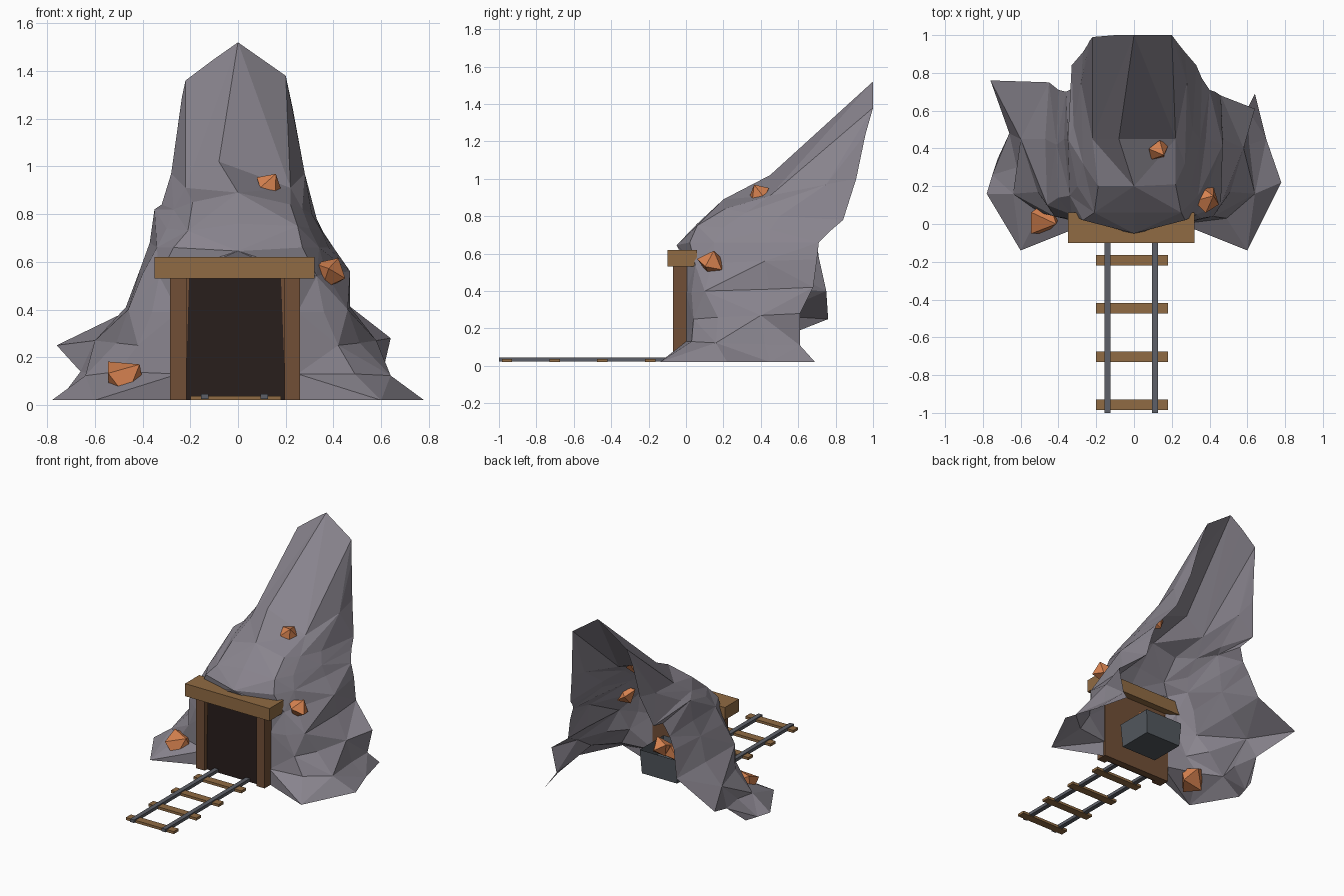
import bpy, bmesh, math, random
from mathutils import Vector, Euler

if "Cube" in bpy.data.objects:
    bpy.data.objects.remove(bpy.data.objects["Cube"])

random.seed(4)


def material(name, r, g, b):
    m = bpy.data.materials.new(name)
    m.diffuse_color = (r, g, b, 1)
    m.use_nodes = True
    m.node_tree.nodes["Principled BSDF"].inputs["Base Color"].default_value = m.diffuse_color
    return m


ROCK = material("grey rock", 0.25, 0.232, 0.27)
BEAM = material("light timber", 0.28, 0.147, 0.056)
POST = material("dark timber", 0.165, 0.078, 0.037)
DARK = material("tunnel dark", 0.022, 0.013, 0.012)
RAIL = material("rail steel", 0.11, 0.117, 0.138)
CART = material("cart iron", 0.085, 0.098, 0.113)
ORE = material("copper ore", 0.68, 0.225, 0.08)


def finish(name, bm, mat):
    me = bpy.data.meshes.new(name)
    bm.to_mesh(me)
    bm.free()
    me.materials.append(mat)
    ob = bpy.data.objects.new(name, me)
    bpy.context.collection.objects.link(ob)
    return ob


def box(name, lo, hi, mat):
    bm = bmesh.new()
    bmesh.ops.create_cube(bm, size=1)
    for v in bm.verts:
        v.co = [(l + h) / 2 + c * (h - l) for l, h, c in zip(lo, hi, v.co)]
    return finish(name, bm, mat)


def gem(name, pos, size, turn):
    """Irregular five-sided ore crystal."""
    bm = bmesh.new()
    pts = [(0.1, 0, 1), (0, -0.1, -0.9)]
    pts += [(math.cos(i * math.tau / 5), math.sin(i * math.tau / 5),
             random.uniform(-0.2, 0.2)) for i in range(5)]
    rot = Euler(turn).to_matrix()
    for p in pts:
        bm.verts.new(Vector(pos) + rot @ Vector(p) * size)
    bmesh.ops.convex_hull(bm, input=bm.verts)
    bmesh.ops.recalc_face_normals(bm, faces=bm.faces)
    return finish(name, bm, ORE)


# Rock shell: rows from the ground up, each (z, drop per column, four x,y points going back)
ROWS = [
    (0.02, 0.0, .60, -.14, .78, .22, .70, .45, .64, .69),
    (0.13, .007, .49, .03, .64, .16, .61, .42, .60, .61),
    (0.25, -.01, .42, .04, .51, .17, .58, .40, .64, .61),
    (0.39, -.01, .36, .03, .46, .10, .47, .45, .46, .68),
    (0.54, -.01, .33, .05, .37, .14, .47, .42, .43, .70),
    (0.66, 0.0, .27, .02, .34, .15, .38, .45, .40, .71),
    (0.75, .01, .25, .06, .30, .20, .35, .45, .36, .77),
    (0.84, .02, .22, .21, .27, .32, .31, .50, .33, .84),
    (0.91, -.03, .22, .45, .25, .60, .28, .75, .27, .91),
    (1.45, .07, .10, 1.0, .20, 1.0, .215, .98, .23, .96),
]
# Ridge points (x, y, z) above the doorway
SPINE = [(0, -.05, .645), (0, .06, .76), (0, .20, .89), (-.08, .45, 1.02), (0, 1, 1.52)]
# Points of the left side that differ from the mirrored right side: (row, column)
LEFT = {
    (0, 2): (-.78, .16, .02), (0, 3): (-.75, .26, .02), (0, 4): (-.72, .35, .02),
    (1, 1): (-.50, .06, .14), (1, 3): (-.62, .30, .13), (1, 4): (-.66, .48, .14),
    (2, 3): (-.60, .45, .27), (2, 4): (-.76, .76, .25),
    (3, 4): (-.45, .75, .40), (4, 2): (-.40, .14, .55), (4, 3): (-.41, .42, .57),
    (4, 4): (-.40, .71, .58), (5, 3): (-.37, .45, .68), (5, 4): (-.36, .70, .66),
    (6, 1): (-.21, .06, .73), (6, 3): (-.35, .45, .82), (6, 4): (-.32, .72, .75),
    (7, 1): (-.19, .20, .85), (7, 3): (-.32, .52, .84),
    (9, 2): (-.22, .99, 1.36), (9, 3): (-.235, .97, 1.29), (9, 4): (-.245, .95, 1.22),
}
bm = bmesh.new()
spine = [bm.verts.new(p) for p in SPINE]
jamb_tops = []
for side in (1, -1):
    grid = []
    for r, (z, drop, *xy) in enumerate(ROWS):
        row = [bm.verts.new((side * 0.25, 0, z)) if r < 5 else spine[r - 5]]
        for c in range(1, 5):
            p = (side * xy[2 * c - 2], xy[2 * c - 1], z - drop * (c - 1))
            if side < 0:
                p = LEFT.get((r, c), p)
            row.append(bm.verts.new(p))
        grid.append(row)
    jamb_tops.append(grid[4][0])
    for r in range(9):
        for c in range(4):
            a, b = grid[r][c], grid[r][c + 1]
            d, e = grid[r + 1][c], grid[r + 1][c + 1]
            # alternate the diagonals for a craggy facet pattern
            tris = ((a, b, e), (a, e, d)) if (r + c) % 2 else ((a, b, d), (b, e, d))
            for t in tris:
                bm.faces.new(t if side > 0 else t[::-1])
bm.faces.new((jamb_tops[1], jamb_tops[0], spine[0]))
finish("rock_shell", bm, ROCK)

# Timber doorway with a dark tapering opening
box("left_post", (-.285, -.07, .02), (-.215, .01, .54), POST)
box("right_post", (.195, -.07, .02), (.26, .01, .54), POST)
box("door_backing", (-.22, -.04, .02), (.20, .01, .54), POST)
box("lintel", (-.35, -.10, .53), (.32, .06, .62), BEAM)
bm = bmesh.new()
bm.faces.new([bm.verts.new(p) for p in
              ((-.22, -.045, .02), (.20, -.045, .02), (.18, -.045, .53), (-.205, -.045, .53))])
finish("tunnel_opening", bm, DARK)

# Track
for i in range(4):
    y = -.957 + i * .255
    box("sleeper", (-.20, y - .028, .02), (.18, y + .028, .038), BEAM)
for x in (-.14, .11):
    box("rail", (x - .016, -1, .024), (x + .016, -.04, .046), RAIL)

# Open ore cart behind the doorway
bm = bmesh.new()
bmesh.ops.create_cube(bm, size=1)
for v in bm.verts:
    k = 1 if v.co.z > 0 else .93
    v.co = (v.co.x * .30 * k, .175 + v.co.y * .27 * k, .195 + v.co.z * .17)
bm.faces.ensure_lookup_table()
top = max(bm.faces, key=lambda f: f.calc_center_median().z)
bmesh.ops.inset_region(bm, faces=[top], thickness=.02)
bmesh.ops.translate(bm, verts=top.verts, vec=(0, 0, -.10))
finish("ore_cart", bm, CART)

# Ore crystals in the cart and on the rock
gem("cart_ore", (.06, .19, .28), .075, (.3, .5, .2))
gem("cart_ore", (-.06, .21, .28), .07, (1, .2, .8))
gem("cart_ore", (-.02, .11, .27), .06, (.4, 1, 0))
gem("left_ore", (-.485, .03, .10), .105, (.5, .6, .3))
gem("right_ore", (.38, .135, .55), .078, (.3, .4, .9))
gem("upper_ore", (.13, .39, .92), .062, (.6, .2, .4))
